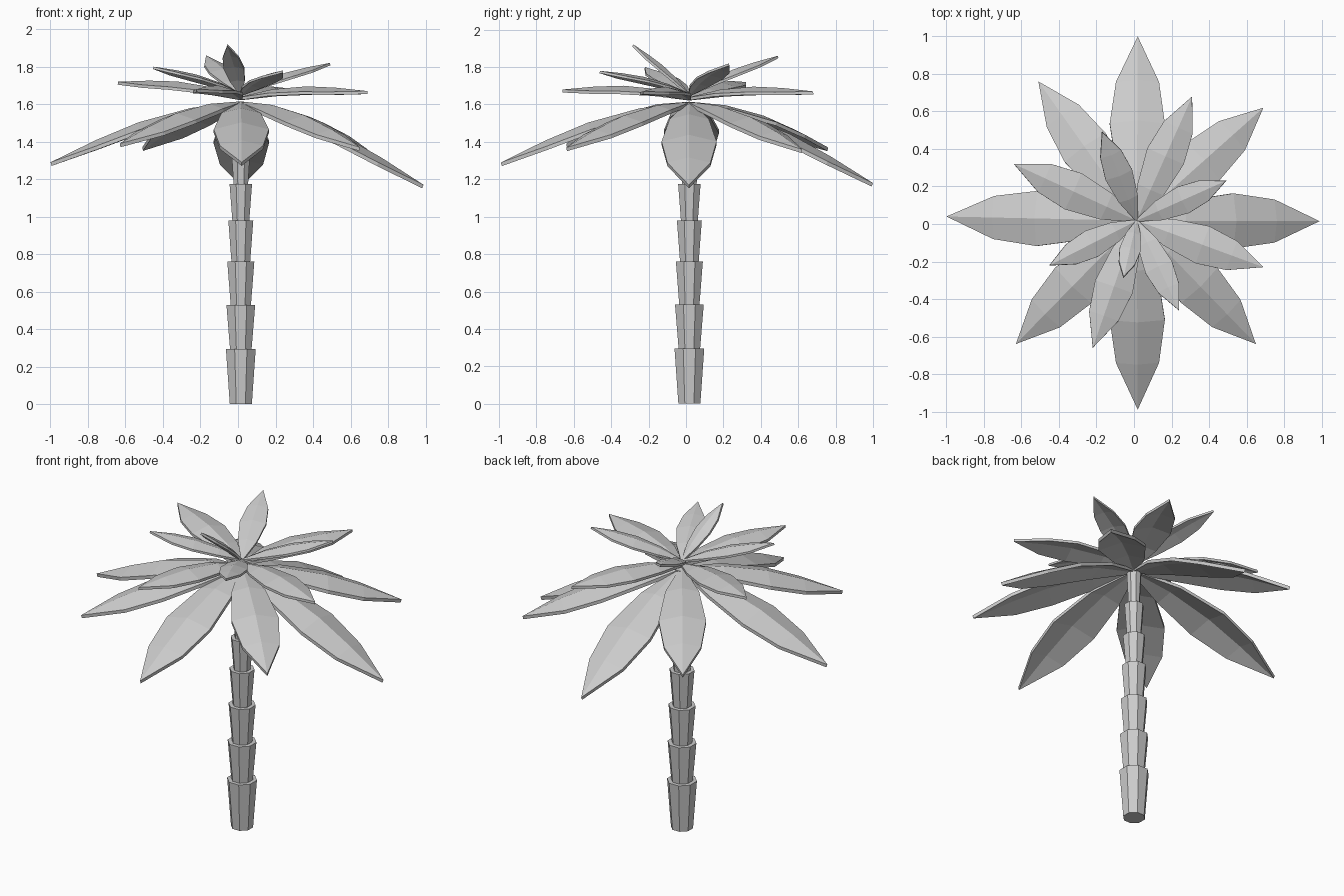
import bpy, bmesh, math
from mathutils import Vector

if "Cube" in bpy.data.objects:
    bpy.data.objects.remove(bpy.data.objects["Cube"])

CX, CY = 0.015, 0.018


def add_object(name, bm):
    bmesh.ops.recalc_face_normals(bm, faces=bm.faces)
    mesh = bpy.data.meshes.new(name)
    bm.to_mesh(mesh)
    bm.free()
    obj = bpy.data.objects.new(name, mesh)
    bpy.context.collection.objects.link(obj)
    return obj


def trunk_segment(i, z0, z1, r0, r1):
    # Octagonal cup, wider at its top
    bm = bmesh.new()
    bmesh.ops.create_cone(bm, cap_ends=True, segments=8,
                          radius1=r0, radius2=r1, depth=z1 - z0)
    obj = add_object(f"trunk_segment_{i}", bm)
    obj.location = (CX, CY, (z0 + z1) / 2)
    obj.rotation_euler.z = math.pi / 8


def leaf(name, tip, base_z, bulge, thickness):
    # Arched blade: three points across (edge, ridge, edge) tapering to a tip
    base, tip = Vector((CX, CY, base_z)), Vector(tip)
    along = tip - base
    flat = Vector((along.x, along.y, 0))
    side = Vector((-along.y, along.x, 0)).normalized()
    up = along.cross(side).normalized()
    size = min(1.0, max(flat.length, along.length * 0.95))
    bm = bmesh.new()
    rows = []
    for s, w, b in [(0, 0.012, 0), (0.25, 0.105, 0.8), (0.52, 0.147, 1), (0.75, 0.115, 0.65)]:
        ridge = base + along * s + up * bulge * b * size
        half = w * size
        rows.append([bm.verts.new(ridge + side * half * k - up * abs(k) * half * 0.27)
                     for k in (-1, 0, 1)])
    end = bm.verts.new(tip)
    for a, c in zip(rows, rows[1:]):
        for j in (0, 1):
            bm.faces.new((a[j], a[j + 1], c[j + 1], c[j]))
    for j in (0, 1):
        bm.faces.new((rows[-1][j], rows[-1][j + 1], end))
    bm.normal_update()
    # Thicken downwards: underside copy plus rim walls
    top = list(bm.faces)
    rim = [e for e in bm.edges if e.is_boundary]
    low = {v: bm.verts.new(v.co - up * thickness) for v in list(bm.verts)}
    for f in top:
        bm.faces.new([low[v] for v in reversed(f.verts)])
    for e in rim:
        a, b = e.verts
        bm.faces.new((a, b, low[b], low[a]))
    add_object(name, bm)


# Trunk
levels = [0, 0.295, 0.53, 0.76, 0.98, 1.175, 1.38, 1.61]
radii = [0.086, 0.083, 0.078, 0.072, 0.065, 0.056, 0.044]
for i, r in enumerate(radii):
    trunk_segment(i + 1, levels[i] - (0.01 if i else 0), levels[i + 1], r * 0.74, r)

# Leaf tips for the three tiers
lower = [(0.99, 0.015, 1.17), (0.02, 1.0, 1.18), (-1.0, 0.04, 1.29), (0.02, -0.99, 1.29),
         (0.69, 0.62, 1.36), (0.65, -0.64, 1.37), (-0.63, -0.64, 1.39), (-0.51, 0.76, 1.37)]
middle = [(0.69, -0.23, 1.67), (0.31, 0.68, 1.67), (-0.64, 0.32, 1.72), (-0.22, -0.66, 1.68)]
upper = [(0.49, 0.23, 1.82), (-0.17, 0.49, 1.86), (-0.45, -0.22, 1.80),
         (0.24, -0.46, 1.78), (-0.055, -0.28, 1.92)]
for tier, tips, z, bulge, thick in (("lower", lower, 1.615, 0.06, 0.02),
                                    ("middle", middle, 1.64, 0.055, 0.016),
                                    ("upper", upper, 1.66, 0.05, 0.013)):
    for i, tip in enumerate(tips):
        leaf(f"{tier}_leaf_{i + 1}", tip, z, bulge, thick)
